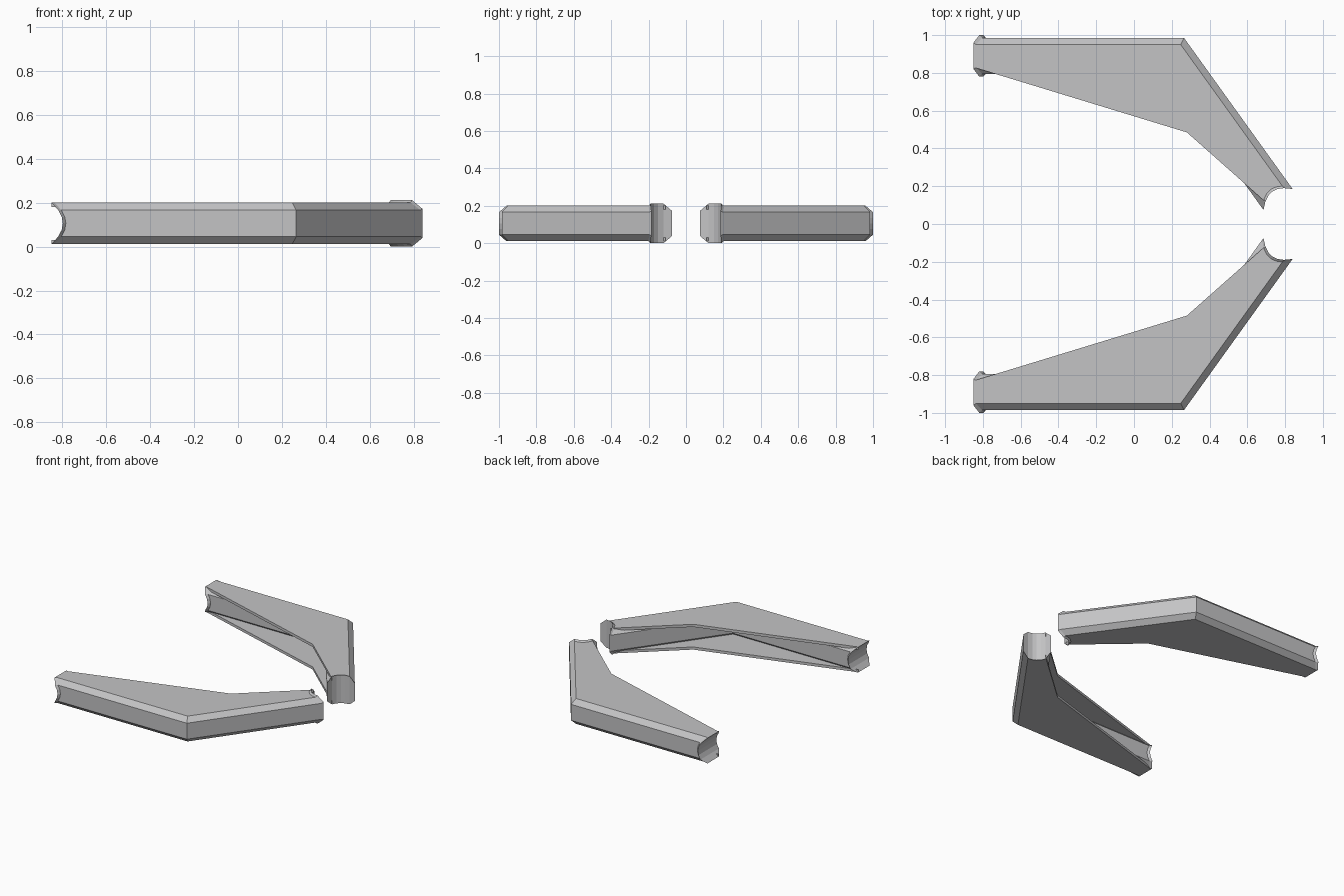
import bpy, bmesh
from mathutils import Vector

cube = bpy.data.objects.get("Cube")
if cube:
    bpy.data.objects.remove(cube, do_unlink=True)

mat = bpy.data.materials.new("plain_grey")
mat.use_nodes = True
GREY = (0.55, 0.55, 0.56, 1)
mat.diffuse_color = GREY
mat.node_tree.nodes["Principled BSDF"].inputs["Base Color"].default_value = GREY

HALF, FLAT, MID_Z = 0.095, 0.06, 0.106     # half width, half flat, centre height
LEFT = Vector((-0.85, 0.985))              # outer edge line of the arm
ELBOW = Vector((0.265, 0.985))
RIGHT = Vector((0.84, 0.185))
dir_a = (ELBOW - LEFT).normalized()
dir_b = (RIGHT - ELBOW).normalized()
in_a = Vector((dir_a.y, -dir_a.x))
in_b = Vector((dir_b.y, -dir_b.x))
in_mid = (in_a + in_b) / (1 + in_a.dot(in_b))

# Chamfered square section, with extra points along its long sides
section = []
side = [(HALF, s * FLAT) for s in (-1, -0.5, 0, 0.5, 1)]
for turn in range(4):
    section += side
    side = [(-v, w) for w, v in side]


def ring(bm, origin, inward, along=None, cup=None, flare=(1, 1), shift=0.0):
    """Section ring; cup selects the axis (0 width, 1 height) of the saddle."""
    verts = []
    for p in section:
        w, v = p[0] * flare[0], p[1] * flare[1]
        pos = origin + inward * (HALF + w)
        if cup is not None:
            pos = pos + along * (shift + 0.052 * (1 - (p[cup] / HALF) ** 2))
        verts.append(bm.verts.new((pos.x, pos.y, MID_Z + v)))
    return verts


def saddle_cap(bm, verts, cup):
    """Strips across the end between equal section levels."""
    levels = {}
    for p, vert in zip(section, verts):
        levels.setdefault(round(p[cup], 4), []).append((p[1 - cup], vert))
    pairs = []
    for key in sorted(levels):
        row = sorted(levels[key], key=lambda e: e[0])
        pairs.append((row[0][1], row[-1][1]))
    for (a, b), (c, d) in zip(pairs, pairs[1:]):
        bm.faces.new((a, b, d, c))


def finish(bm, name, mirrored):
    if mirrored:
        for v in bm.verts:
            v.co.y = -v.co.y
    bmesh.ops.recalc_face_normals(bm, faces=bm.faces)
    mesh = bpy.data.meshes.new(name)
    bm.to_mesh(mesh)
    bm.free()
    mesh.materials.append(mat)
    bpy.context.collection.objects.link(bpy.data.objects.new(name, mesh))


def arm_tube(name, mirrored):
    bm = bmesh.new()
    rings = [
        ring(bm, LEFT, in_a, dir_a, 1, (1.16, 1)),
        ring(bm, LEFT, in_a, dir_a, 1, shift=0.014),
        ring(bm, ELBOW, in_mid),
        ring(bm, RIGHT, in_b, -dir_b, 0, shift=0.014),
        ring(bm, RIGHT, in_b, -dir_b, 0, (1, 1.11)),
    ]
    count = len(section)
    for r, s in zip(rings, rings[1:]):
        for i in range(count):
            j = (i + 1) % count
            bm.faces.new((r[i], r[j], s[j], s[i]))
    saddle_cap(bm, rings[0], 1)
    saddle_cap(bm, rings[-1], 0)
    finish(bm, name, mirrored)


def gusset(name, top, mirrored):
    """Thin web filling the inside of the bend, flush with the tube flat."""
    depth = HALF + FLAT
    outline = [LEFT + in_a * depth, ELBOW + in_mid * depth,
               RIGHT + in_b * depth - dir_b * 0.02, Vector((0.28, 0.485))]
    z = MID_Z + HALF if top else MID_Z - HALF
    bm = bmesh.new()
    face = bm.faces.new([bm.verts.new((p.x, p.y, z)) for p in outline])
    out = bmesh.ops.extrude_face_region(bm, geom=[face])
    moved = [g for g in out["geom"] if isinstance(g, bmesh.types.BMVert)]
    bmesh.ops.translate(bm, verts=moved, vec=(0, 0, -0.02 if top else 0.02))
    finish(bm, name, mirrored)


for label, mirrored in (("back", False), ("front", True)):
    arm_tube(label + "_arm_tube", mirrored)
    gusset(label + "_upper_gusset", True, mirrored)
    gusset(label + "_lower_gusset", False, mirrored)
